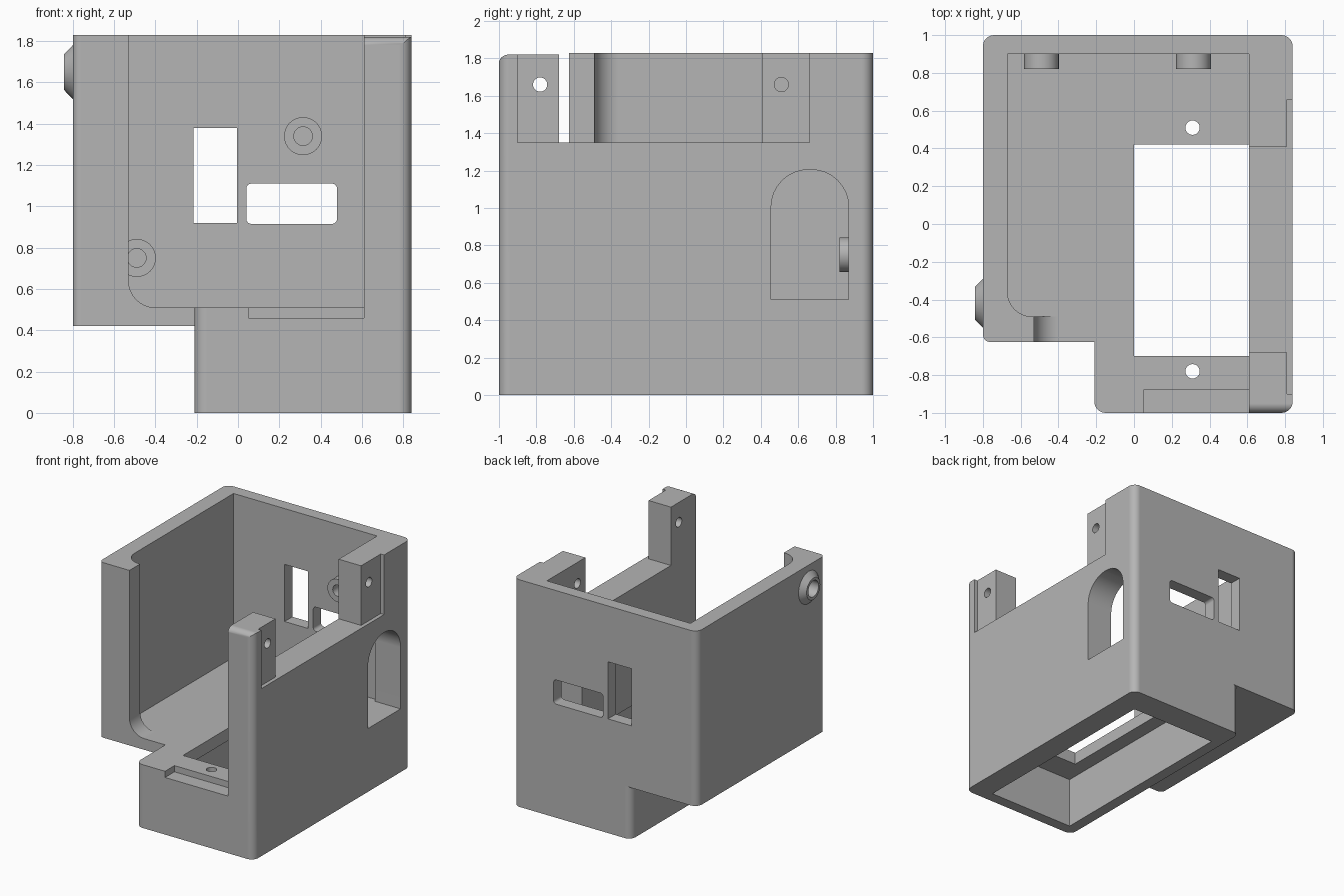
import bpy, bmesh, math
from mathutils import Vector

old = bpy.data.objects.get("Cube")
if old:
    bpy.data.objects.remove(old, do_unlink=True)

GREY = (0.46, 0.46, 0.46, 1)
mat = bpy.data.materials.new("matte grey")
mat.use_nodes = True
mat.diffuse_color = GREY
mat.node_tree.nodes["Principled BSDF"].inputs["Base Color"].default_value = GREY

# How a flat outline (a, b) and a depth h map to space for each axis
PLACE = {
    "x": lambda a, b, h: (h, a, b),
    "y": lambda a, b, h: (a, h, b),
    "z": lambda a, b, h: (a, b, h),
}


def rounded(corners, steps=8):
    """Outline from corners (a, b) or (a, b, radius); corners are right angles."""
    out = []
    for i, c in enumerate(corners):
        p = Vector(c[:2])
        if len(c) == 2:
            out.append(p)
            continue
        r = c[2]
        u = (Vector(corners[i - 1][:2]) - p).normalized()
        v = (Vector(corners[(i + 1) % len(corners)][:2]) - p).normalized()
        for k in range(steps + 1):
            t = k / steps * math.pi / 2
            out.append(p + u * r * (1 - math.sin(t)) + v * r * (1 - math.cos(t)))
    return out


def rect(a0, a1, b0, b1, r=None):
    pts = [(a0, b0), (a1, b0), (a1, b1), (a0, b1)]
    return [p + (r,) for p in pts] if r else pts


def circle(a, b, r, n=32):
    return [(a + r * math.cos(math.tau * i / n), b + r * math.sin(math.tau * i / n))
            for i in range(n)]


def finish(name, bm):
    bmesh.ops.recalc_face_normals(bm, faces=bm.faces)
    mesh = bpy.data.meshes.new(name)
    bm.to_mesh(mesh)
    bm.free()
    mesh.materials.append(mat)
    obj = bpy.data.objects.new(name, mesh)
    bpy.context.collection.objects.link(obj)
    return obj


def prism(name, axis, corners, lo, hi):
    bm = bmesh.new()
    pts = rounded(corners)
    low = [bm.verts.new(PLACE[axis](p[0], p[1], lo)) for p in pts]
    top = [bm.verts.new(PLACE[axis](p[0], p[1], hi)) for p in pts]
    bm.faces.new(low)
    bm.faces.new(top)
    for i in range(len(pts)):
        bm.faces.new((low[i - 1], low[i], top[i], top[i - 1]))
    return finish(name, bm)


def lathe(name, axis, a, b, profile, n=32):
    """Closed ring of (radius, depth) points turned about a line along the axis."""
    bm = bmesh.new()
    rings = [[bm.verts.new(PLACE[axis](p[0], p[1], h)) for p in circle(a, b, r, n)]
             for r, h in profile]
    for j in range(len(rings)):
        for i in range(n):
            bm.faces.new((rings[j - 1][i - 1], rings[j - 1][i], rings[j][i], rings[j][i - 1]))
    return finish(name, bm)


def shade(obj):
    bpy.ops.object.select_all(action="DESELECT")
    obj.select_set(True)
    bpy.context.view_layer.objects.active = obj
    bpy.ops.object.shade_smooth_by_angle(angle=math.radians(30))


# Solid block the case is carved from
case = prism("case_body", "z", [
    (-0.8, -0.625, 0.04), (-0.21, -0.625), (-0.21, -1, 0.06),
    (0.84, -1, 0.06), (0.84, 1, 0.06), (-0.8, 1, 0.06)], 0, 1.83)

cuts = [
    # step under the left side
    ("z", [(-0.9, -0.7), (-0.21, -0.7), (-0.21, 1.001, 0.06), (-0.15, 1.001),
           (-0.15, 1.1), (-0.9, 1.1)], -0.1, 0.42),
    # main cavity and front opening
    ("z", [(-0.67, -0.49, 0.13), (0.61, -0.49), (0.61, 0.9), (-0.67, 0.9)], 0.51, 2),
    ("y", [(-0.53, 0.51, 0.13), (0.61, 0.51), (0.61, 2), (-0.53, 2)], -1.1, -0.4),
    # gap between the posts, outer recess and rounded front post top
    ("x", rect(-0.68, 0.41, 1.35, 2), 0.5, 0.95),
    ("x", rect(-0.9, 0.66, 1.35, 2), 0.81, 0.95),
    ("x", [(-0.6, 1.82), (-1.001, 1.82, 0.05), (-1.001, 1.7), (-1.1, 1.7),
           (-1.1, 2), (-0.6, 2)], 0.5, 0.95),
    # pocket below, floor opening and front lip notch
    ("z", rect(-0.12, 0.65, -0.91, 0.78), -0.1, 0.41),
    ("z", rect(0, 0.61, -0.7, 0.42), 0.3, 0.6),
    ("z", rect(0.05, 0.61, -1.1, -0.88), 0.46, 0.6),
    # back wall window and slot
    ("y", rect(-0.215, -0.005, 0.92, 1.38), 0.85, 1.1),
    ("y", rect(0.04, 0.48, 0.915, 1.11, 0.025), 0.85, 1.1),
    # arched side window
    ("x", [(0.455, 0.51), (0.87, 0.51), (0.87, 1.205, 0.2), (0.455, 1.205, 0.2)], 0.5, 0.95),
    # screw holes in the floor and posts, blind hole behind the nozzle
    ("z", circle(0.31, 0.51, 0.038), 0.3, 0.6),
    ("z", circle(0.31, -0.78, 0.038), 0.3, 0.6),
    ("x", circle(-0.78, 1.66, 0.038), 0.5, 0.95),
    ("x", circle(0.51, 1.66, 0.038), 0.5, 0.95),
    ("x", circle(-0.42, 1.65, 0.065), -0.9, -0.74),
]
cutters = []
for axis, outline, lo, hi in cuts:
    cutter = prism("cutter", axis, outline, lo, hi)
    cutter.hide_render = True
    mod = case.modifiers.new("cut", "BOOLEAN")
    mod.operation = "DIFFERENCE"
    mod.solver = "EXACT"
    mod.object = cutter
    cutters.append(cutter)

# Bake the cuts and drop the cutters
bpy.context.view_layer.update()
baked = bpy.data.meshes.new_from_object(
    case.evaluated_get(bpy.context.evaluated_depsgraph_get()))
case.modifiers.clear()
case.data = baked
baked.name = "case_body"
for cutter in cutters:
    bpy.data.objects.remove(cutter, do_unlink=True)
shade(case)
case.modifiers.new("even_shading", "WEIGHTED_NORMAL").keep_sharp = True

# Screw bosses inside the back wall
for name, x, z in (("upper_boss", 0.315, 1.34), ("lower_boss", -0.49, 0.75)):
    shade(lathe(name, "y", x, z, [(0.045, 0.905), (0.092, 0.905), (0.092, 0.82), (0.045, 0.82)]))

# Tapered nozzle on the left wall
shade(lathe("side_nozzle", "x", -0.42, 1.65,
            [(0.065, -0.795), (0.13, -0.795), (0.13, -0.8), (0.087, -0.842), (0.065, -0.842)]))
